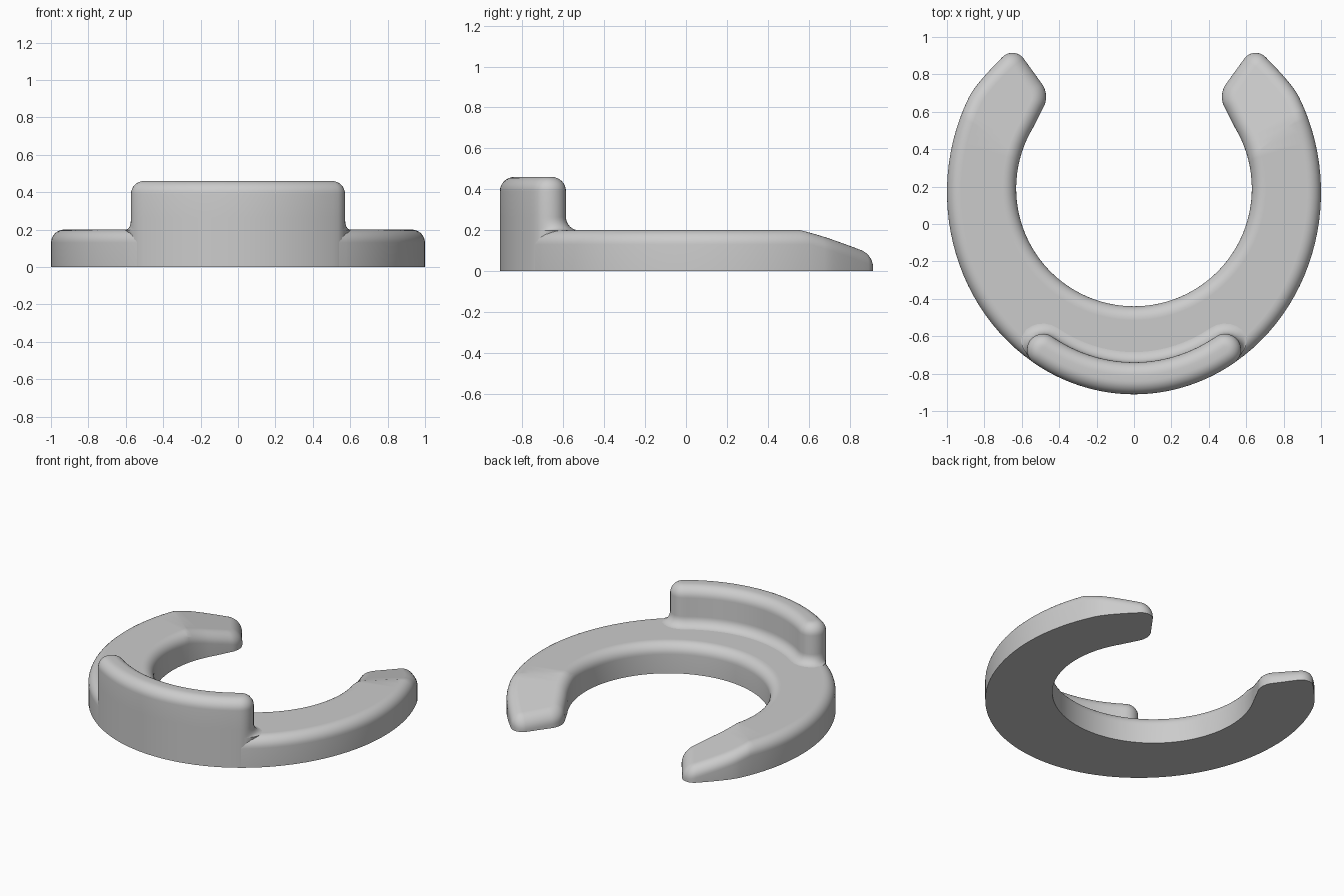
import bpy, bmesh, math
from mathutils import Vector

if "Cube" in bpy.data.objects:
    bpy.data.objects.remove(bpy.data.objects["Cube"])

grey = bpy.data.materials.new("plain_grey")
grey.diffuse_color = (0.6, 0.6, 0.6, 1)
grey.use_nodes = True
grey.node_tree.nodes["Principled BSDF"].inputs["Base Color"].default_value = grey.diffuse_color


def unit(deg):
    return Vector((math.cos(math.radians(deg)), math.sin(math.radians(deg))))


def steps(a, b, n):
    return [a + (b - a) * i / n for i in range(n + 1)]


def loft(name, rings, adjust=None):
    """Join closed rings of points into a solid with a triangulated top."""
    bm = bmesh.new()
    loops = [[bm.verts.new(p) for p in ring] for ring in rings]
    n = len(loops[0])
    for a, b in zip(loops, loops[1:]):
        for i in range(n):
            j = (i + 1) % n
            bm.faces.new((a[i], a[j], b[j], b[i]))
    caps = [bm.faces.new(loops[0][::-1]), bm.faces.new(loops[-1])]
    bm.normal_update()
    bmesh.ops.triangulate(bm, faces=caps)
    if adjust:
        adjust(bm)
    bmesh.ops.recalc_face_normals(bm, faces=bm.faces)
    me = bpy.data.meshes.new(name)
    bm.to_mesh(me)
    bm.free()
    ob = bpy.data.objects.new(name, me)
    bpy.context.collection.objects.link(ob)
    me.materials.append(grey)
    return ob


# Horseshoe outline: (point, outward normal) pairs for the right half
half = []
for t in steps(-90, 28, 36):
    c = unit(t)
    half.append((Vector((c.x, 0.17 + 1.08 * c.y)), Vector((c.x, c.y / 1.08)).normalized()))
p0, p1, p2 = Vector((0.883, 0.677)), Vector((0.848, 0.748)), Vector((0.703, 0.893))
for t in steps(0.15, 0.9, 6):
    d = (p1 - p0) * (1 - t) + (p2 - p1) * t
    half.append((p0 * (1 - t) ** 2 + p1 * 2 * t * (1 - t) + p2 * t * t,
                 Vector((d.y, -d.x)).normalized()))
half += [(Vector((0.65, 0.84)) + unit(a) * 0.075, unit(a)) for a in steps(45, 140, 12)]
half += [(Vector((0.59, 0.68)) + unit(a) * 0.12, unit(a)) for a in steps(140, 211, 10)]
half += [(Vector((0, 0.19)) + unit(a) * 0.63, -unit(a)) for a in steps(31, -90, 36)]
flip = lambda v: Vector((-v.x, v.y))
outline = half + [(flip(p), flip(n)) for p, n in half[-2:0:-1]]


def base_ring(inset, z):
    return [(p.x - n.x * inset, p.y - n.y * inset, z) for p, n in outline]


def slope_tips(bm):
    """Cut a diagonal crease over each leg and slope the tip down beyond it."""
    for s in (1, -1):
        bmesh.ops.bisect_plane(bm, geom=bm.verts[:] + bm.edges[:] + bm.faces[:],
                               plane_co=(s * 0.91, 0.6, 0), plane_no=(-s * 0.66, 0.75, 0))
    for v in bm.verts:
        d = -0.66 * (abs(v.co.x) - 0.91) + 0.75 * (v.co.y - 0.6)
        if v.co.z > 0.05 and d > 0:
            v.co.z -= 0.27 * d


R = 0.07
rings = [base_ring(0, 0)]
for a in steps(0, 90, 8):
    c = unit(a)
    rings.append(base_ring(R * (1 - c.x), 0.2 - R + R * c.y))
rings.append(base_ring(0.074, 0.2))
base = loft("horseshoe_base", rings, slope_tips)


# Raised front ridge: a rounded bar following the outer edge
W = 0.0855


def ridge_ring(r, z, flare=0.0):
    line = []
    for x in steps(-0.487, 0.487, 40):
        cx = x / 0.915
        cy = -math.sqrt(1 - cx * cx)
        line.append((Vector((x, 0.17 + 0.995 * cy)),
                     Vector((cx / 0.915, cy / 0.995)).normalized()))
    pts = [(p, n, 0) for p, n in line]
    for (p, n), right in ((line[-1], True), (line[0], False)):
        start = math.degrees(math.atan2(n.y, n.x)) + (0 if right else 180)
        for a in steps(15, 165, 10):
            w = min(1, max(0, (a if right else 180 - a) - 40) / 60)
            pts.append((p, unit(start + a), w))
        if right:
            pts += [(q, -m, 1) for q, m in line[::-1]]
    return [(p.x + n.x * (r + flare * w), p.y + n.y * (r + flare * w), z) for p, n, w in pts]


F = 0.065
rings = [ridge_ring(W, 0.001), ridge_ring(W, 0.13)]
for a in steps(0, 90, 8):          # fillet where the ridge meets the base
    c = unit(a)
    rings.append(ridge_ring(W, 0.199 + F * (1 - c.x), F * (1 - c.y)))
for a in steps(0, 90, 8):          # rounded crest
    c = unit(a)
    rings.append(ridge_ring(W - R * (1 - c.x), 0.46 - R + R * c.y))
ridge = loft("front_ridge", rings)

for ob in (base, ridge):
    bpy.ops.object.select_all(action='DESELECT')
    ob.select_set(True)
    bpy.context.view_layer.objects.active = ob
    bpy.ops.object.shade_smooth_by_angle(angle=math.radians(35))
